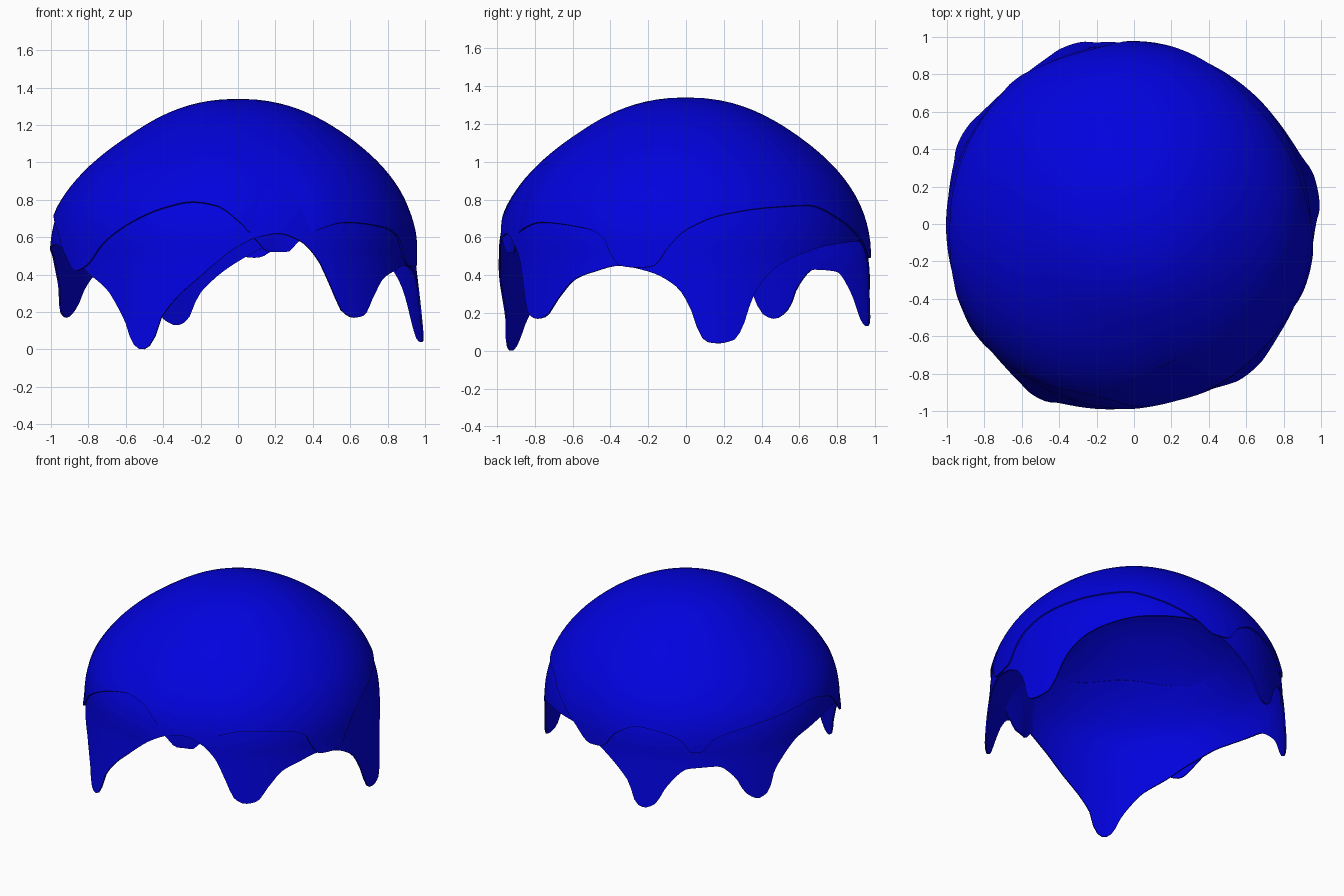
import bpy, math

cube = bpy.data.objects.get("Cube")
if cube:
    bpy.data.objects.remove(cube, do_unlink=True)

TOP, WAIST, RADIUS = 1.34, 0.5, 0.97
COLUMNS, ROWS = 216, 24

# Hem outlines: (angle in degrees, height in hundredths)
OUTER_HEM = [
    (0, 64), (12, 72), (30, 76), (46, 77), (60, 70), (75, 58), (84, 49),
    (90, 50), (96, 62), (106, 69), (118, 66), (124, 61), (127, 54), (131, 54),
    (135, 62), (142, 66), (159, 70), (180, 72), (197, 64), (206, 50),
    (213, 42), (218, 45), (225, 57), (236, 69), (246, 76), (255, 79),
    (263, 77), (270, 69), (276, 58), (280, 52), (286, 52), (290, 58),
    (296, 64), (307, 68), (326, 65), (333, 60), (336, 50), (339, 45),
    (345, 44), (350, 45), (354, 54),
]
INNER_HEM = [
    (1, 24), (4, 10), (6, 5), (10, 4), (15, 6), (18, 14), (21, 27), (24, 35),
    (30, 44), (38, 50), (54, 56), (75, 58), (88, 49), (102, 30), (106, 15),
    (109, 13), (113, 16), (118, 30), (126, 42), (137, 43), (144, 34),
    (148, 22), (153, 17), (157, 20), (161, 35), (175, 52), (195, 56),
    (208, 50), (218, 41), (227, 32), (232, 22), (235, 14), (238, 3), (241, 0),
    (244, 3), (247, 18), (259, 40), (270, 55), (276, 60), (283, 62),
    (290, 58), (296, 48), (300, 34), (304, 20), (308, 17), (312, 18),
    (317, 28), (323, 38), (330, 42), (338, 45), (348, 42), (357, 34),
]


def hem_curve(keys):
    """Smooth closed curve through the keys that never overshoots them."""
    n = len(keys)

    def key(i):
        angle, height = keys[i % n]
        return angle + 360 * (i // n), height / 100

    def slope(i):
        (a, p), (b, q) = key(i), key(i + 1)
        return (q - p) / (b - a)

    def tangent(i):
        s, t = slope(i - 1), slope(i)
        return 2 * s * t / (s + t) if s * t > 0 else 0

    def height(angle):
        for i in range(-1, n):
            (a, p), (b, q) = key(i), key(i + 1)
            if a <= angle <= b:
                w = b - a
                u = (angle - a) / w
                v = 1 - u
                return (p * (1 + 2 * u) * v * v + q * (3 - 2 * u) * u * u
                        + w * u * v * (tangent(i) * v - tangent(i + 1) * u))
    return height


def dome_radius(z):
    """Elliptical cap with flattened shoulders over a flared wall."""
    if z < WAIST:
        return RADIUS + 0.12 * (WAIST - z)
    k = (z - WAIST) / (TOP - WAIST)
    shoulder = 0.05 * math.sin(math.pi * k ** 3)
    return RADIUS * math.sqrt(max(0, 1 - k * k)) - shoulder


def bulge(angle, z):
    """Lean of the lower wall towards one side."""
    amount = min(1, max(0, (1.15 - z) / 0.4))
    return amount * (0.014 + 0.033 * math.cos(math.radians(angle - 205)))


def build_layer(name, hem, top, gap, tuck, material):
    height = hem_curve(hem)
    verts, faces = [], []
    for row in range(ROWS + 1):
        t = row / ROWS
        for col in range(COLUMNS):
            angle = 360 * col / COLUMNS
            a = math.radians(angle)
            start, low = top(a), height(angle)
            z = low + (start - low) * (1 - t ** 1.6)
            # the outer layer slips behind the inner one at the front
            slip = tuck * t ** 3 * math.exp(-((angle - 284) / 9) ** 2)
            r = dome_radius(z) + bulge(angle, z) + (gap - slip) * min(1, 3 * t)
            verts.append((r * math.cos(a), r * math.sin(a), z))
    for row in range(ROWS):
        for col in range(COLUMNS):
            nxt = (col + 1) % COLUMNS
            up, down = row * COLUMNS, (row + 1) * COLUMNS
            faces.append((up + col, down + col, down + nxt, up + nxt))
    # weld the crown where the first ring collapses to a point
    if dome_radius(top(0)) < 0.001:
        verts = [(0, 0, TOP)] + verts[COLUMNS:]
        shift = COLUMNS - 1
        faces = [tuple(i - shift for i in f) for f in faces[COLUMNS:]]
        faces += [(0, 1 + c, 1 + (c + 1) % COLUMNS) for c in range(COLUMNS)]

    mesh = bpy.data.meshes.new(name)
    mesh.from_pydata(verts, [], faces)
    mesh.materials.append(material)
    obj = bpy.data.objects.new(name, mesh)
    bpy.context.collection.objects.link(obj)
    solid = obj.modifiers.new("thickness", "SOLIDIFY")
    solid.thickness = 0.01
    solid.offset = -1
    bpy.ops.object.select_all(action="DESELECT")
    obj.select_set(True)
    bpy.context.view_layer.objects.active = obj
    bpy.ops.object.modifier_apply(modifier=solid.name)
    bpy.ops.object.shade_smooth_by_angle(angle=math.radians(40))


blue = bpy.data.materials.new("deep_blue")
blue.use_nodes = True
colour = (0.0005, 0.0005, 0.73, 1)
blue.diffuse_color = colour
for node in blue.node_tree.nodes:
    if node.type == "BSDF_PRINCIPLED":
        node.inputs["Base Color"].default_value = colour

# Full cap with a scalloped hem, over a band with long drips
build_layer("outer_cap", OUTER_HEM, lambda a: TOP, 0.008, 0.05, blue)
build_layer("inner_drip_band", INNER_HEM,
            lambda a: 1.0 + 0.03 * math.sin(5 * a), -0.008, 0, blue)
